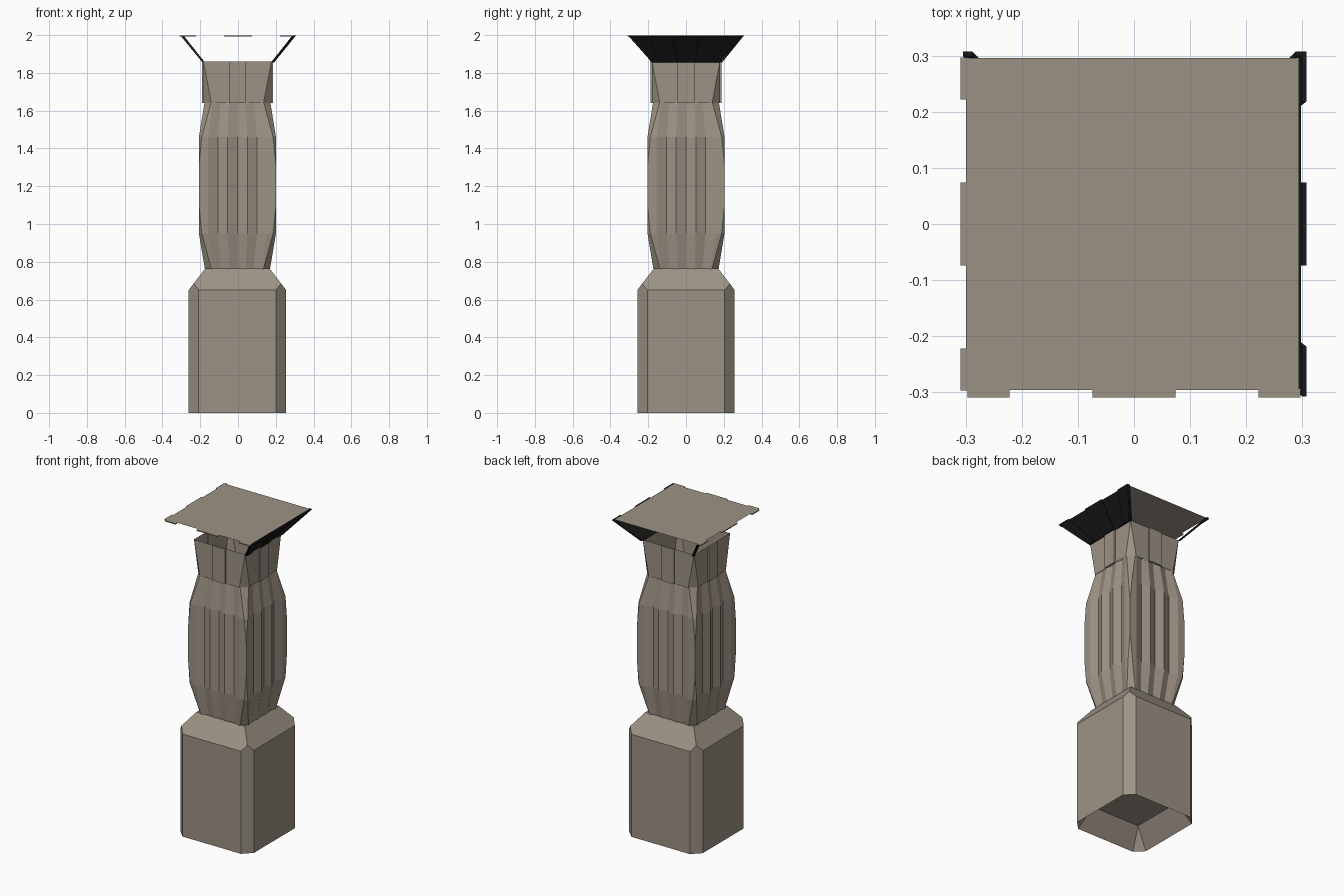
import bpy, bmesh, math
from mathutils import Matrix, Vector

if "Cube" in bpy.data.objects:
    bpy.data.objects.remove(bpy.data.objects["Cube"])


def material(name, rgb):
    m = bpy.data.materials.new(name)
    m.diffuse_color = (*rgb, 1)
    m.use_nodes = True
    m.node_tree.nodes["Principled BSDF"].inputs["Base Color"].default_value = m.diffuse_color
    return m


STONE = material("warm_grey_stone", (0.34, 0.29, 0.235))
BLACK = material("black", (0.01, 0.01, 0.01))
OFFSET = -0.003  # the column sits a hair left of centre


def finish(name, bm, mat, x=OFFSET):
    bmesh.ops.remove_doubles(bm, verts=bm.verts, dist=1e-4)
    me = bpy.data.meshes.new(name)
    bm.to_mesh(me)
    bm.free()
    me.materials.append(mat)
    ob = bpy.data.objects.new(name, me)
    ob.location.x = x
    bpy.context.collection.objects.link(ob)
    return ob


def turned(p, k):
    return Matrix.Rotation(k * math.pi / 2, 3, 'Z') @ Vector(p)


def ring(half, cut, z, flutes=(), depth=0):
    """Square outline with cut corners and optional V flutes on each side."""
    side = [(-half + cut, 0)]
    side += [(u, depth * (i % 2)) for i, u in enumerate(flutes)]
    side += [(half - cut, 0)]
    return [turned((u, d - half, z), k) for k in range(4) for u, d in side]


def loft(name, rings, mat, caps=()):
    bm = bmesh.new()
    rows = [[bm.verts.new(p) for p in r] for r in rings]
    n = len(rows[0])
    for a, b in zip(rows, rows[1:]):
        for i in range(n):
            j = (i + 1) % n
            bm.faces.new((a[i], a[j], b[j], b[i]))
    if 'bottom' in caps:
        bm.faces.new(rows[0][::-1])
    if 'top' in caps:
        bm.faces.new(rows[-1])
    return finish(name, bm, mat)


def box(bm, lo, hi, k=0):
    size = [b - a for a, b in zip(lo, hi)]
    mid = [(a + b) / 2 for a, b in zip(lo, hi)]
    m = (Matrix.Rotation(k * math.pi / 2, 4, 'Z') @ Matrix.Translation(mid)
         @ Matrix.Diagonal((*size, 1)))
    bmesh.ops.create_cube(bm, size=1, matrix=m)


# Pedestal: recessed underside, cut corners, sloped shoulder
loft("pedestal", [ring(0.17, 0, 0.12), ring(0.258, 0.053, 0), ring(0.258, 0.053, 0.65),
                  ring(0.2315, 0, 0.685), ring(0.17, 0, 0.765)], STONE, ('bottom', 'top'))

# Swelling fluted shaft, corner cuts fade out at mid height
rows = []
for z, half, cut, depth in ((0.76, 0.172, 0.035, 0.008), (0.95, 0.204, 0.015, 0.02),
                            (1.10, 0.204, 0, 0.02), (1.31, 0.204, 0, 0.02),
                            (1.46, 0.204, 0.015, 0.02), (1.645, 0.174, 0.035, 0.008)):
    s = half / 0.204
    us = [u * s for u in (-0.155, -0.103, -0.052, 0, 0.052, 0.103, 0.155)]
    rows.append(ring(half, cut, z, us, depth))
loft("fluted_shaft", rows, STONE, ('top',))

# Neck: open collar whose corners are cut at the bottom
loft("neck", [ring(0.18, 0.042, 1.64), ring(0.18, 0, 1.86)], STONE)

# Tongue plate on each side of the neck
bm = bmesh.new()
for k in range(4):
    box(bm, (-0.044, -0.188, 1.64), (0.044, -0.178, 1.86), k)
finish("neck_tongues", bm, STONE)

# Thin slab on top
bm = bmesh.new()
bmesh.ops.create_grid(bm, x_segments=1, y_segments=1, size=0.296,
                      matrix=Matrix.Translation((0, 0, 2)))
finish("top_slab", bm, STONE)

# Flat tabs round the slab edge (front and left sides)
bm = bmesh.new()
for k in (0, 3):
    for a, b in ((-0.297, -0.222), (-0.074, 0.074), (0.222, 0.297)):
        box(bm, (a, -0.309, 1.993), (b, -0.294, 1.999), k)
finish("slab_tabs", bm, STONE, 0)


# Sloping black strips under the slab, given as spans at bottom and top
def slope(bm, k, low, high, out):
    t = 0.008
    pts = [(low[0], -0.182 - out, 1.855), (low[1], -0.182 - out, 1.855),
           (high[1], -0.298 - out, 1.998), (high[0], -0.298 - out, 1.998)]
    outer = [bm.verts.new(turned(p, k)) for p in pts]
    inner = [bm.verts.new(turned((x, y + t, z), k)) for x, y, z in pts]
    bm.faces.new(outer)
    bm.faces.new(inner[::-1])
    for i in range(4):
        j = (i + 1) % 4
        bm.faces.new((outer[j], outer[i], inner[i], inner[j]))


bm = bmesh.new()
slope(bm, 1, (-0.182, 0.182), (-0.298, 0.298), 0)
for low, high in (((-0.18, -0.13), (-0.307, -0.218)), ((-0.045, 0.045), (-0.074, 0.074)),
                  ((0.13, 0.18), (0.218, 0.307))):
    slope(bm, 1, low, high, 0.009)
finish("right_flare", bm, BLACK, 0)

# Narrow rib at the back left corner
bm = bmesh.new()
slope(bm, 2, (0.175, 0.188), (0.288, 0.305), 0.009)
slope(bm, 2, (-0.188, -0.175), (-0.305, -0.288), 0.009)
finish("back_corner_ribs", bm, BLACK, 0)
